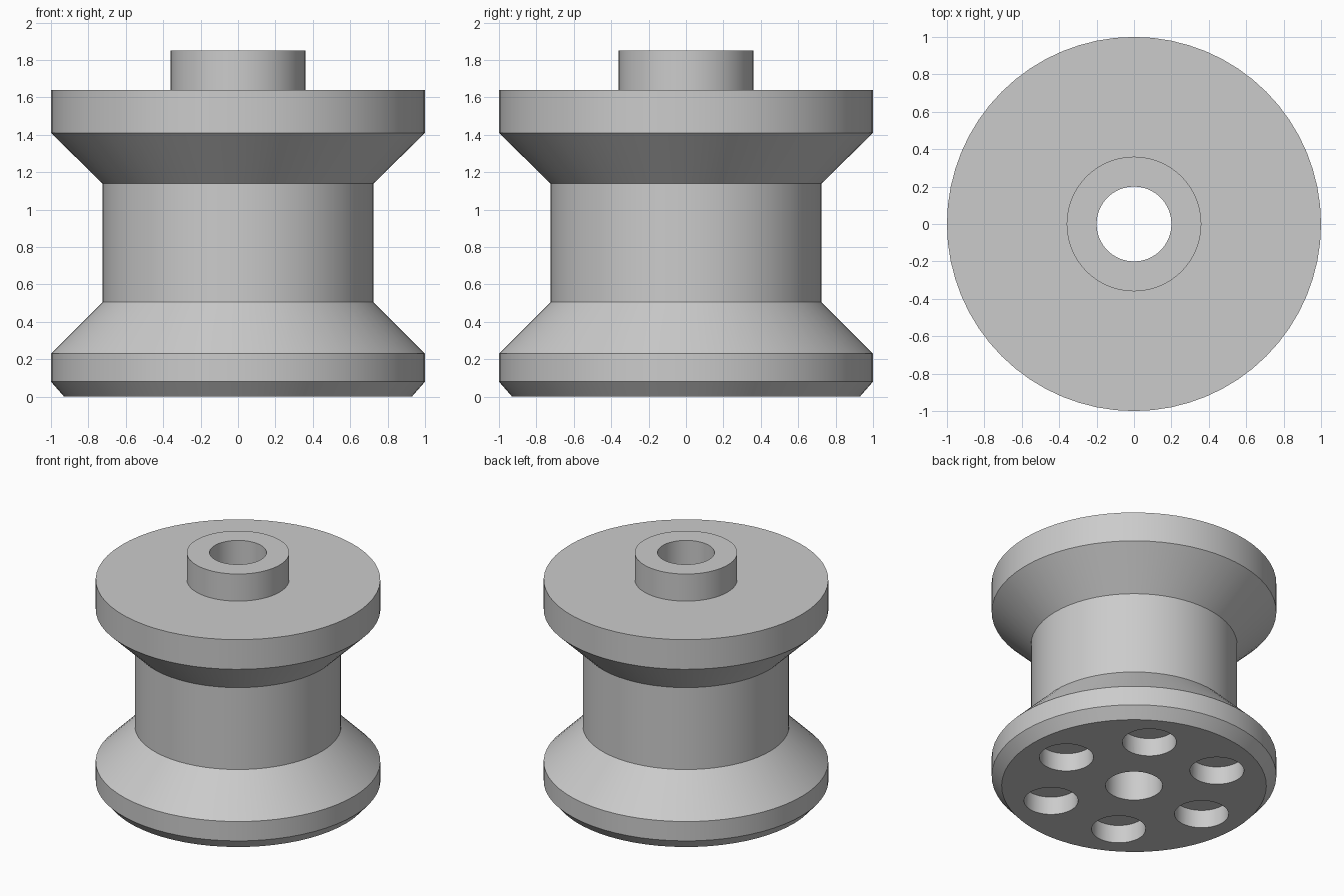
import bpy, bmesh, math
from mathutils import Matrix

if "Cube" in bpy.data.objects:
    bpy.data.objects.remove(bpy.data.objects["Cube"], do_unlink=True)

SEGMENTS = 64

grey = bpy.data.materials.new("plain grey")
grey.use_nodes = True
grey.diffuse_color = (0.6, 0.6, 0.6, 1)
grey.node_tree.nodes["Principled BSDF"].inputs["Base Color"].default_value = (0.6, 0.6, 0.6, 1)


def add_object(name, bm):
    mesh = bpy.data.meshes.new(name)
    bmesh.ops.recalc_face_normals(bm, faces=bm.faces)
    bm.to_mesh(mesh)
    bm.free()
    mesh.materials.append(grey)
    obj = bpy.data.objects.new(name, mesh)
    bpy.context.collection.objects.link(obj)
    return obj


# Spool body: closed (radius, height) section turned around z, with the bore
profile = [(0.2, 0), (0.93, 0), (1, 0.08), (1, 0.23), (0.725, 0.505), (0.725, 1.14),
           (1, 1.41), (1, 1.64), (0.36, 1.64), (0.36, 1.85), (0.2, 1.85)]
bm = bmesh.new()
rings = []
for i in range(SEGMENTS):
    a = math.tau * i / SEGMENTS
    rings.append([bm.verts.new((r * math.cos(a), r * math.sin(a), z)) for r, z in profile])
for i, ring in enumerate(rings):
    following = rings[(i + 1) % SEGMENTS]
    for j in range(len(profile)):
        k = (j + 1) % len(profile)
        bm.faces.new((ring[j], following[j], following[k], ring[k]))
spool = add_object("spool_body", bm)

# Six blind holes in the underside
HOLE_DEPTH = 0.14
bm = bmesh.new()
for i in range(6):
    a = math.tau * i / 6
    place = Matrix.Translation((0.62 * math.cos(a), 0.62 * math.sin(a), 0))
    bmesh.ops.create_cone(bm, cap_ends=True, segments=48, radius1=0.19, radius2=0.19,
                          depth=2 * HOLE_DEPTH, matrix=place)
cutter = add_object("hole_cutter", bm)
cutter.hide_render = True

cut = spool.modifiers.new("underside holes", "BOOLEAN")
cut.operation = "DIFFERENCE"
cut.solver = "EXACT"
cut.object = cutter
bpy.context.view_layer.objects.active = spool
spool.select_set(True)
bpy.ops.object.modifier_apply(modifier=cut.name)
bpy.data.objects.remove(cutter, do_unlink=True)

# Smooth round walls with crisp edges
bpy.ops.object.shade_smooth_by_angle(angle=math.radians(30))
